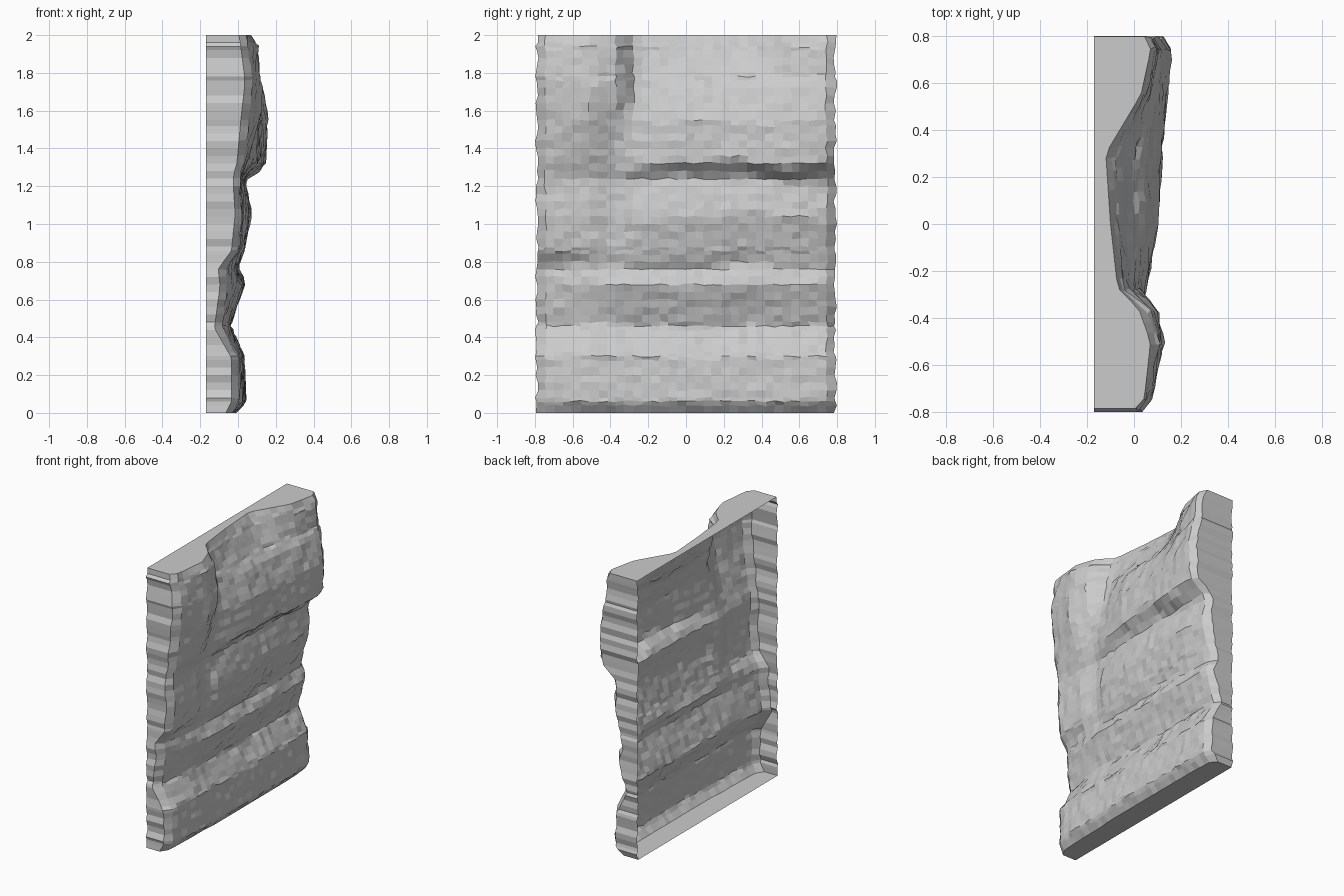
import bpy, bmesh, math, random

if "Cube" in bpy.data.objects:
    bpy.data.objects.remove(bpy.data.objects["Cube"])
random.seed(4)

BACK, HALF_W, HEIGHT = -0.17, 0.79, 2.0
NY, NZ = 34, 50

# Coarse relief: depth x at a few y columns, for each height z
COLS = [-.78, -.5, -.36, -.27, 0, .3, .55, .78]
ROWS = [
    (0.00, (-.03, -.02, -.02, -.01, -.01, -.01, -.01, -.02)),
    (0.06, (.00, .03, .03, .03, .04, .04, .04, .04)),
    (0.30, (.00, .02, .02, .02, .03, .03, .03, .03)),
    (0.46, (-.09, -.05, -.05, -.05, -.05, -.05, -.04, -.05)),
    (0.68, (-.06, .00, .02, .03, .03, .04, .03, .02)),
    (0.77, (-.07, -.02, -.02, -.01, -.01, -.01, .00, -.02)),
    (0.86, (.00, .02, .00, .02, .03, .03, .02, .00)),
    (1.05, (.02, .03, .00, .05, .07, .07, .07, .04)),
    (1.20, (.01, .02, .00, .02, .04, .04, .04, .03)),
    (1.25, (.01, .02, .00, .01, .03, .03, .04, .05)),
    (1.32, (.03, .05, .02, .06, .10, .12, .14, .15)),
    (1.55, (.05, .12, .06, .04, .10, .11, .14, .165)),
    (1.73, (.07, .13, .10, .00, .04, .05, .10, .135)),
    (1.78, (.07, .12, .10, -.01, .00, .01, .07, .12)),
    (1.94, (.05, .11, .07, -.05, -.07, -.08, .05, .11)),
    (2.00, (.04, .07, .02, -.07, -.10, -.12, .03, .08)),
]


def lerp_table(t, keys, vals):
    if t <= keys[0]:
        return vals[0]
    for a, b, va, vb in zip(keys, keys[1:], vals, vals[1:]):
        if t <= b:
            return va + (vb - va) * (t - a) / (b - a)
    return vals[-1]


def relief(y, z):
    # Rock seams wander slightly along the wall
    fade = math.sin(math.pi * z / HEIGHT)
    zw = z + fade * (0.012 * math.sin(7 * y + 3 * z) + 0.008 * math.sin(15 * y))
    column = [lerp_table(y, COLS, r[1]) for r in ROWS]
    x = lerp_table(zw, [r[0] for r in ROWS], column)
    # Rounded vertical edges
    d = HALF_W - abs(y)
    return x - 0.035 * max(0, 1 - d / 0.05)


# Row heights follow the seams so the creases stay crisp
zs = sorted({r[0] for r in ROWS} | {round(HEIGHT * k / NZ, 3) for k in range(NZ + 1)})
zs = [z for i, z in enumerate(zs) if i == 0 or z - zs[i - 1] > 0.015 or z == HEIGHT]
ys = [-HALF_W + 2 * HALF_W * j / NY for j in range(NY + 1)]

bm = bmesh.new()
grid = []
for i, z in enumerate(zs):
    line = []
    for j, y in enumerate(ys):
        inner = 0 < i < len(zs) - 1 and 0 < j < NY
        x = relief(y, z)
        yy, zz = y, z
        if inner:
            x += random.uniform(-.006, .006)
            yy += random.uniform(-.008, .008)
            zz += random.uniform(-.006, .006)
        elif j in (0, NY):
            yy += random.uniform(-.009, .009)
        line.append(bm.verts.new((x, yy, zz)))
    grid.append(line)

# Rock face
for r0, r1 in zip(grid, grid[1:]):
    for j in range(NY):
        bm.faces.new((r0[j], r0[j + 1], r1[j + 1], r1[j]))

# Return walls around the rim; the back stays open
rim = (grid[0] + [r[-1] for r in grid[1:]] + grid[-1][-2::-1]
       + [r[0] for r in grid[-2:0:-1]])
back = [bm.verts.new((BACK, v.co.y, v.co.z)) for v in rim]
for k in range(len(rim)):
    n = (k + 1) % len(rim)
    bm.faces.new((rim[n], rim[k], back[k], back[n]))

mesh = bpy.data.meshes.new("rock_wall_panel")
bm.to_mesh(mesh)
bm.free()
panel = bpy.data.objects.new("rock_wall_panel", mesh)
bpy.context.collection.objects.link(panel)
